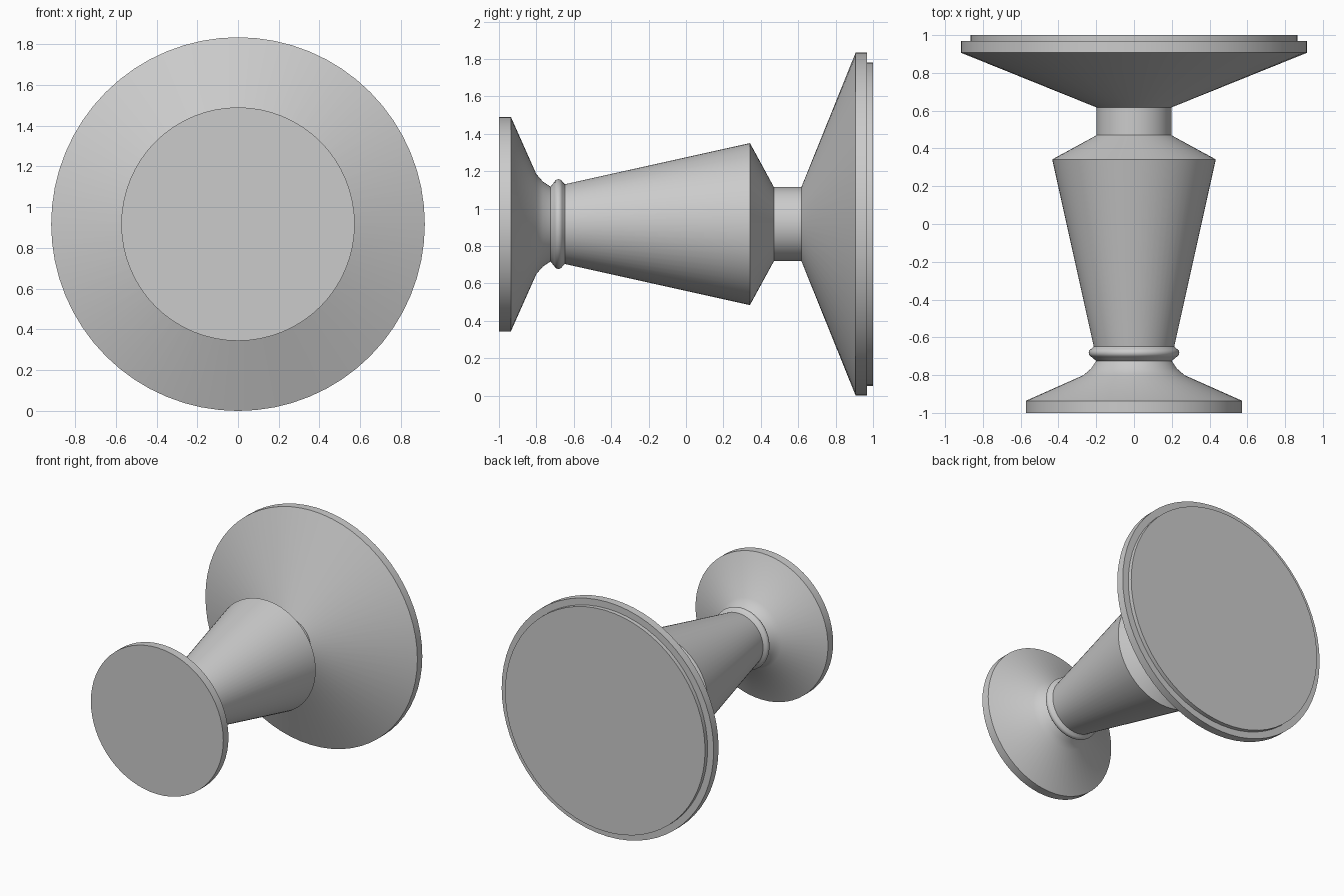
import bpy
import bmesh
from math import cos, sin, pi, radians

AXIS_HEIGHT = 0.917
SIDES = 64

cube = bpy.data.objects.get("Cube")
if cube:
    bpy.data.objects.remove(cube, do_unlink=True)

grey = bpy.data.materials.new("plain grey")
grey.use_nodes = True
grey.diffuse_color = (0.6, 0.6, 0.6, 1)
grey.node_tree.nodes["Principled BSDF"].inputs["Base Color"].default_value = (0.6, 0.6, 0.6, 1)


def turned(name, profile, cap_front=False, cap_back=False):
    """Turn a (y, radius) profile, listed front to back, about the y axis."""
    bm = bmesh.new()
    rings = []
    for y, r in profile:
        angles = [2 * pi * i / SIDES for i in range(SIDES)]
        rings.append([bm.verts.new((r * cos(a), y, AXIS_HEIGHT + r * sin(a))) for a in angles])
    for near, far in zip(rings, rings[1:]):
        for i in range(SIDES):
            j = (i + 1) % SIDES
            bm.faces.new((near[i], far[i], far[j], near[j]))
    if cap_front:
        bm.faces.new(rings[0])
    if cap_back:
        bm.faces.new(rings[-1][::-1])
    mesh = bpy.data.meshes.new(name)
    bm.to_mesh(mesh)
    bm.free()
    mesh.materials.append(grey)
    obj = bpy.data.objects.new(name, mesh)
    bpy.context.collection.objects.link(obj)
    bpy.ops.object.select_all(action="DESELECT")
    obj.select_set(True)
    bpy.context.view_layer.objects.active = obj
    bpy.ops.object.shade_smooth_by_angle(angle=radians(30))
    return obj


# Flared grip with a flat front
turned("front_flange", [(-1, 0.573), (-0.936, 0.573), (-0.8, 0.267),
                        (-0.765, 0.227), (-0.725, 0.2)], cap_front=True)

# Rounded bead around the neck
bead = [(-0.725, 0.2), (-0.71, 0.218)]
for step in range(7):
    a = pi * (0.12 + 0.76 * step / 6)
    bead.append((-0.682 - 0.024 * cos(a), 0.216 + 0.024 * sin(a)))
bead += [(-0.648, 0.213)]
turned("neck_bead", bead)

# Tapered body, shoulder and narrow spindle
turned("tapered_body", [(-0.648, 0.213), (0.342, 0.433), (0.47, 0.198)])
turned("spindle", [(0.47, 0.198), (0.617, 0.198)])

# Wide cone-shaped base with a stepped back plate
turned("base_flange", [(0.617, 0.198), (0.907, 0.917), (0.968, 0.917), (0.968, 0.865)])
turned("back_plate", [(0.968, 0.865), (1, 0.865)], cap_back=True)
